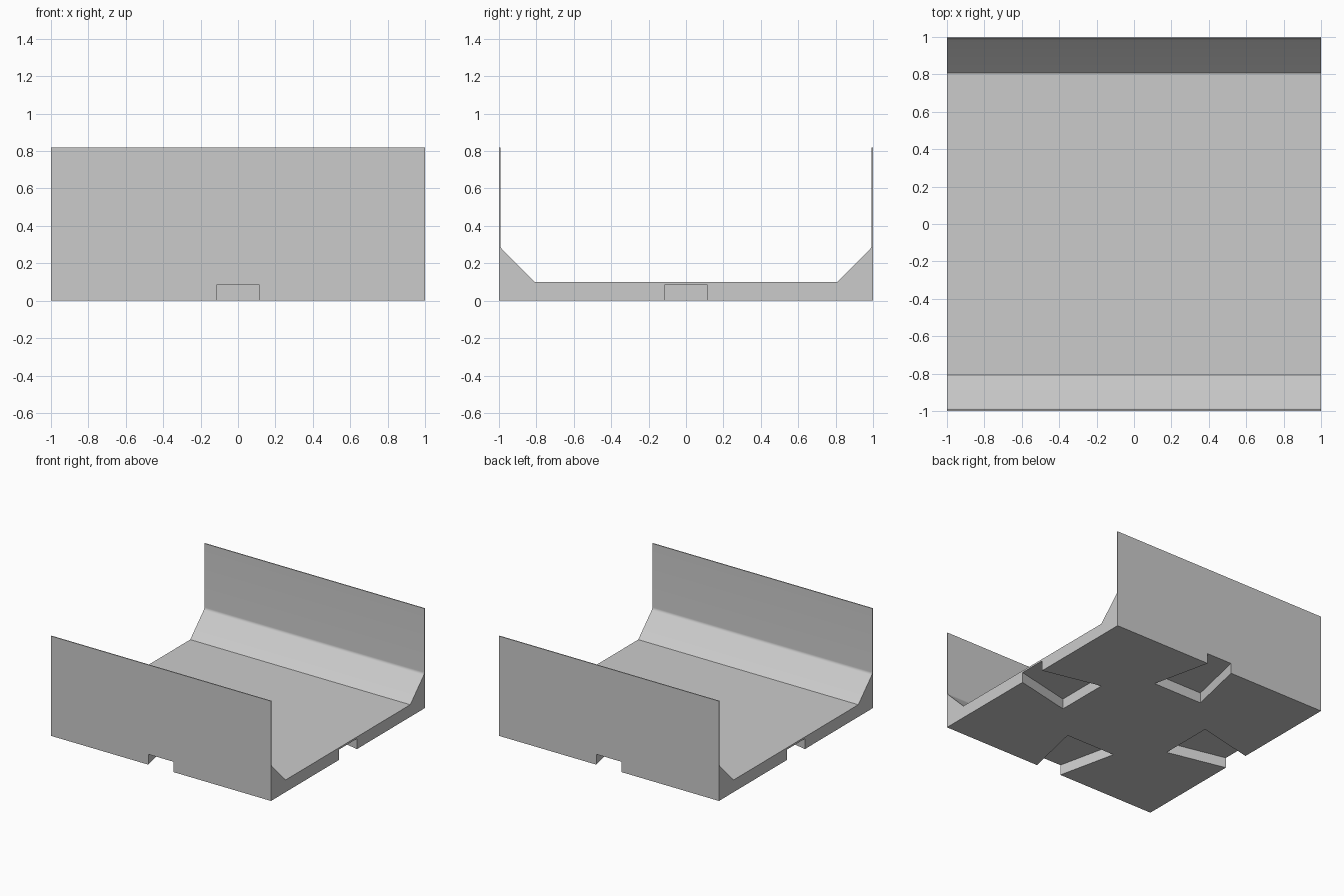
import bpy
import bmesh
from math import sin, cos, pi, tan
from mathutils import Matrix, Vector

cube = bpy.data.objects.get("Cube")
if cube:
    bpy.data.objects.remove(cube, do_unlink=True)

HEIGHT, FLOOR, WALL = 0.82, 0.1, 0.008
SLOPE_START, FILLET = 0.808, 0.03
NOTCH_TOP, MOUTH, INNER, DEPTH = 0.085, 0.115, 0.225, 0.49

grey = bpy.data.materials.new("plain_grey")
grey.use_nodes = True
colour = (0.6, 0.6, 0.6, 1)
grey.diffuse_color = colour
grey.node_tree.nodes["Principled BSDF"].inputs["Base Color"].default_value = colour


def add_prism(bm, points, direction):
    """Extrude a closed outline along a direction, keeping both end caps."""
    base = [bm.verts.new(p) for p in points]
    end = [bm.verts.new(Vector(p) + Vector(direction)) for p in points]
    bm.faces.new(base)
    bm.faces.new(end[::-1])
    for i in range(len(base)):
        j = (i + 1) % len(base)
        bm.faces.new((base[j], base[i], end[i], end[j]))


def make_object(name, bm):
    bmesh.ops.recalc_face_normals(bm, faces=bm.faces)
    mesh = bpy.data.meshes.new(name)
    bm.to_mesh(mesh)
    bm.free()
    mesh.materials.append(grey)
    obj = bpy.data.objects.new(name, mesh)
    bpy.context.collection.objects.link(obj)
    return obj


# Trough cross-section: floor, sloped shoulder, small fillet, thin wall
inside = 1 - WALL
corner_z = FLOOR + inside - SLOPE_START
centre_y = inside - FILLET
centre_z = corner_z + FILLET * tan(pi / 8)
half = [(SLOPE_START, FLOOR)]
for i in range(7):
    a = -pi / 4 * (1 - i / 6)
    half.append((centre_y + FILLET * cos(a), centre_z + FILLET * sin(a)))
half += [(inside, HEIGHT), (1, HEIGHT), (1, 0)]
profile = half + [(-y, z) for y, z in reversed(half)]
bm = bmesh.new()
add_prism(bm, [(-1, y, z) for y, z in profile], (2, 0, 0))
trough = make_object("trough", bm)

# Dovetail notches under the middle of each side, widening inwards
margin = 0.05
outer = MOUTH - margin * (INNER - MOUTH) / DEPTH
outline = [(-outer, -1 - margin), (outer, -1 - margin),
           (INNER, DEPTH - 1), (-INNER, DEPTH - 1)]
bm = bmesh.new()
for k in range(4):
    turn = Matrix.Rotation(k * pi / 2, 3, "Z")
    points = [turn @ Vector((x, y, -margin)) for x, y in outline]
    add_prism(bm, points, (0, 0, NOTCH_TOP + margin))
cutter = make_object("notch_cutter", bm)

# Cut the notches, then smooth only the fillets
cut = trough.modifiers.new("notches", "BOOLEAN")
cut.operation = "DIFFERENCE"
cut.solver = "EXACT"
cut.object = cutter
bpy.ops.object.select_all(action="DESELECT")
trough.select_set(True)
bpy.context.view_layer.objects.active = trough
bpy.ops.object.modifier_apply(modifier=cut.name)
bpy.data.objects.remove(cutter, do_unlink=True)
bpy.ops.object.shade_smooth_by_angle()
